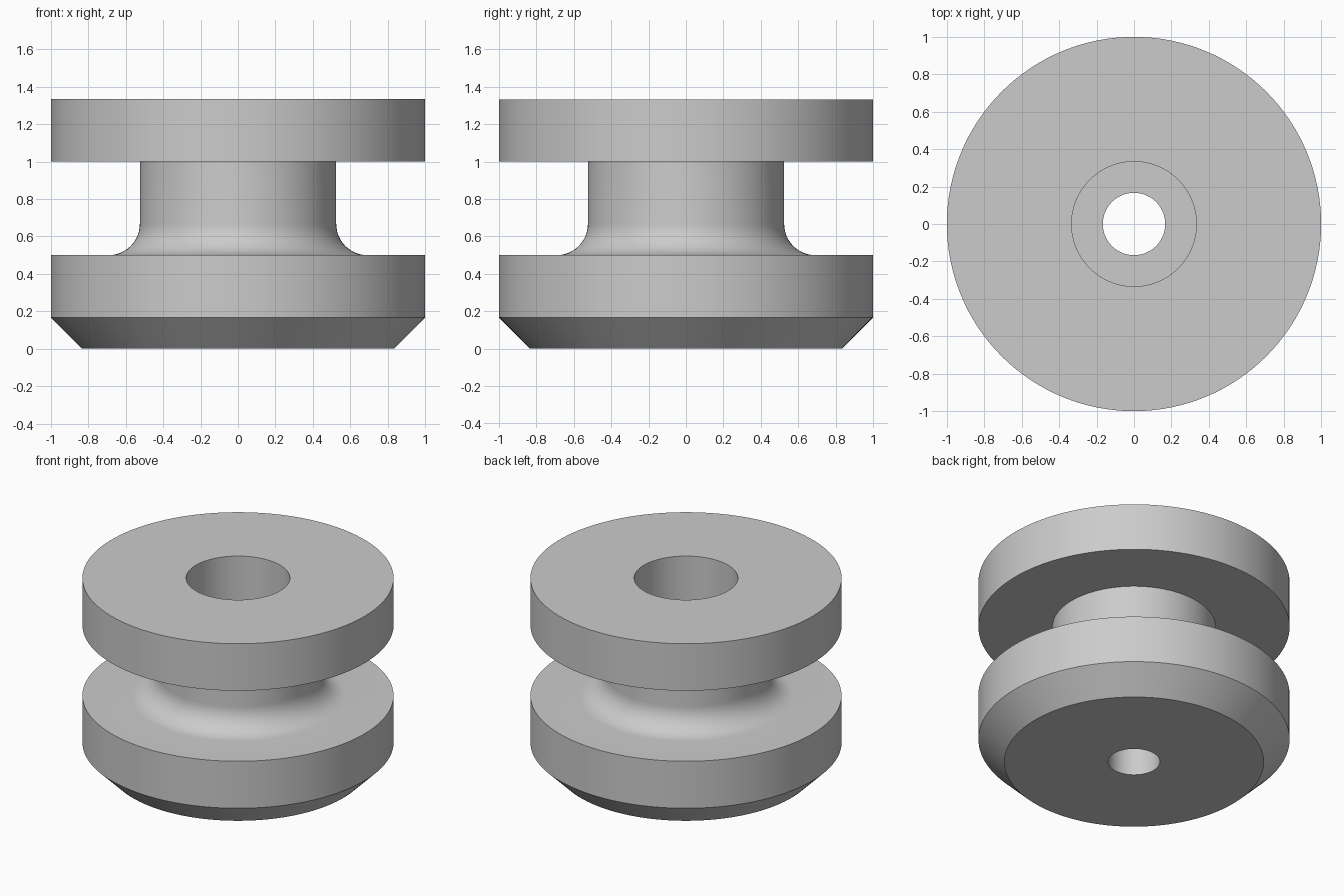
import bpy, bmesh, math

if "Cube" in bpy.data.objects:
    bpy.data.objects.remove(bpy.data.objects["Cube"])

SIDES = 128
U = 1 / 6                      # base design unit
NECK = 0.525                   # neck radius

# Half section (radius, height), from the bottom bore edge outward and up
profile = [(U, 0), (5 * U, 0), (6 * U, U), (6 * U, 3 * U)]
# Concave fillet between lower flange and neck
for i in range(13):
    a = math.radians(270 - 90 * i / 12)
    profile.append((NECK + U + U * math.cos(a), 4 * U + U * math.sin(a)))
# Neck top, upper flange, counterbore and through hole
profile += [(NECK, 6 * U), (6 * U, 6 * U), (6 * U, 8 * U),
            (2 * U, 8 * U), (2 * U, 3 * U), (U, 3 * U)]

# Revolve the closed section around z
bm = bmesh.new()
verts = [bm.verts.new((r, 0, z)) for r, z in profile]
edges = [bm.edges.new((verts[i], verts[(i + 1) % len(verts)])) for i in range(len(verts))]
bmesh.ops.spin(bm, geom=verts + edges, cent=(0, 0, 0), axis=(0, 0, 1),
               angle=math.tau, steps=SIDES, use_merge=False)
bmesh.ops.remove_doubles(bm, verts=bm.verts[:], dist=1e-4)
bmesh.ops.recalc_face_normals(bm, faces=bm.faces[:])

mesh = bpy.data.meshes.new("flanged_spool")
bm.to_mesh(mesh)
bm.free()
spool = bpy.data.objects.new("flanged_spool", mesh)
bpy.context.collection.objects.link(spool)

# Smooth round walls, crisp rims
bpy.context.view_layer.objects.active = spool
spool.select_set(True)
bpy.ops.object.shade_smooth_by_angle(angle=math.radians(30))
